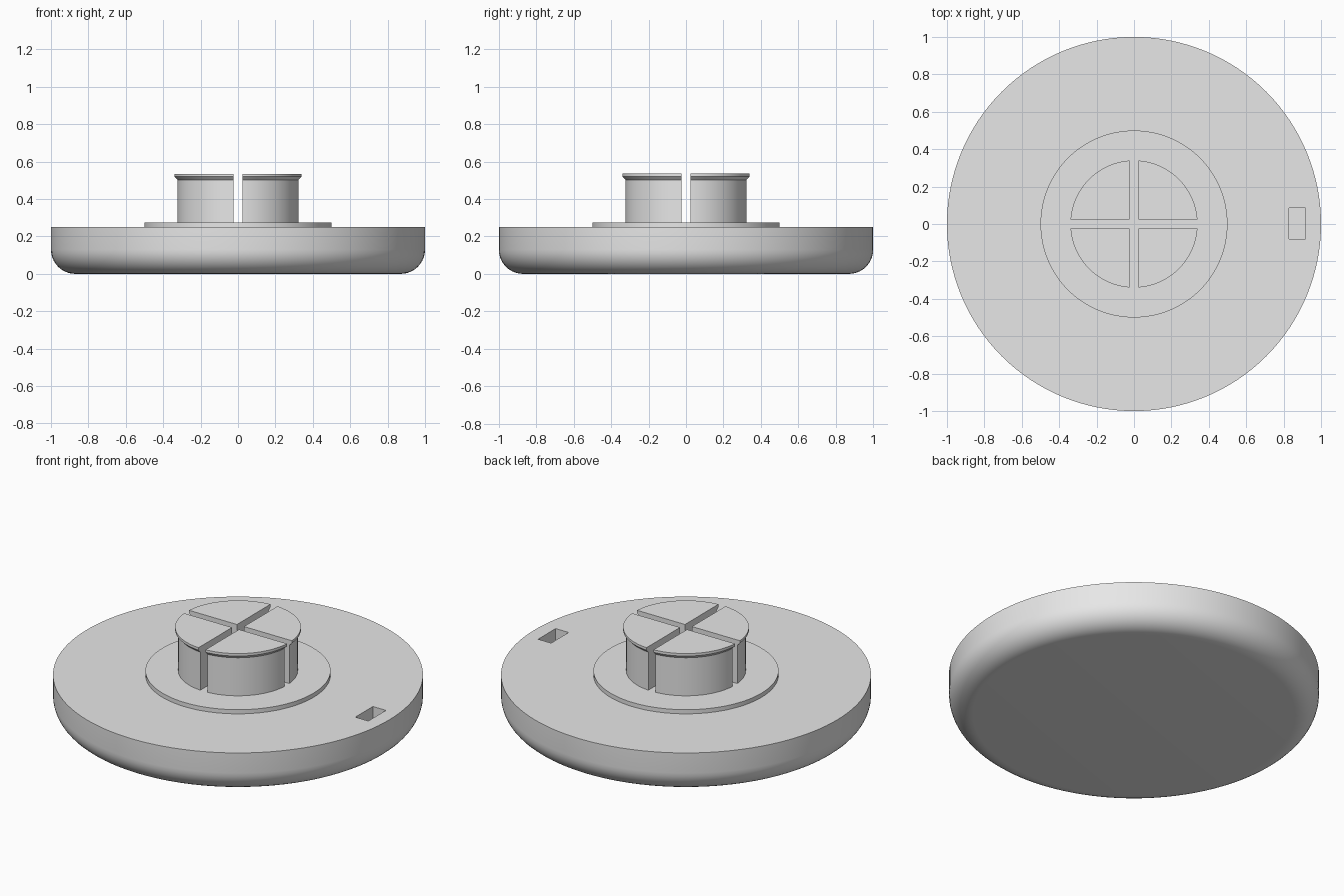
import bpy, bmesh
from math import sin, cos, asin, pi, radians

cube = bpy.data.objects.get("Cube")
if cube:
    bpy.data.objects.remove(cube, do_unlink=True)

grey = bpy.data.materials.new("plain_grey")
grey.use_nodes = True
colour = (0.8, 0.8, 0.8, 1)
grey.diffuse_color = colour
grey.node_tree.nodes["Principled BSDF"].inputs["Base Color"].default_value = colour


def finish(name, bm):
    bmesh.ops.recalc_face_normals(bm, faces=bm.faces)
    mesh = bpy.data.meshes.new(name)
    bm.to_mesh(mesh)
    bm.free()
    mesh.materials.append(grey)
    obj = bpy.data.objects.new(name, mesh)
    bpy.context.collection.objects.link(obj)
    return obj


def smooth(obj):
    bpy.ops.object.select_all(action='DESELECT')
    obj.select_set(True)
    bpy.context.view_layer.objects.active = obj
    bpy.ops.object.shade_smooth_by_angle(angle=radians(30))


def stack(name, outlines):
    """Join a stack of closed outlines into a capped solid."""
    bm = bmesh.new()
    rings = [[bm.verts.new(p) for p in outline] for outline in outlines]
    for low, high in zip(rings, rings[1:]):
        for i in range(len(low)):
            j = (i + 1) % len(low)
            bm.faces.new((low[i], low[j], high[j], high[i]))
    bm.faces.new(rings[0])
    bm.faces.new(rings[-1])
    return finish(name, bm)


def circle(r, z, n=128):
    return [(r * cos(2 * pi * i / n), r * sin(2 * pi * i / n), z) for i in range(n)]


def sector(r, z, sx, sy, gap=0.023, n=24):
    """Quarter disc held back from both axes by the slot half width."""
    start = asin(gap / r)
    angles = [start + (pi / 2 - 2 * start) * i / n for i in range(n + 1)]
    points = [(gap, gap)] + [(r * cos(a), r * sin(a)) for a in angles]
    return [(sx * x, sy * y, z) for x, y in points]


# Round base with a filleted lower edge
fillet, height = 0.13, 0.25
steps = [pi / 2 * i / 10 for i in range(11)]
profile = [(1 - fillet + fillet * sin(a), fillet - fillet * cos(a)) for a in steps]
base = stack("base_disc", [circle(r, z) for r, z in profile + [(1, height)]])

# Rectangular pocket near the rim
bm = bmesh.new()
bmesh.ops.create_cube(bm, size=1)
bmesh.ops.scale(bm, vec=(0.086, 0.166, 0.2), verts=bm.verts)
bmesh.ops.translate(bm, vec=(0.873, 0.003, height), verts=bm.verts)
cutter = finish("pocket_cutter", bm)
cutter.hide_render = True
cut = base.modifiers.new("pocket", 'BOOLEAN')
cut.operation = 'DIFFERENCE'
cut.solver = 'EXACT'
cut.object = cutter
bpy.context.view_layer.objects.active = base
bpy.ops.object.modifier_apply(modifier=cut.name)
bpy.data.objects.remove(cutter, do_unlink=True)
smooth(base)

# Raised collar
smooth(stack("collar", [circle(0.5, 0.24), circle(0.5, 0.275)]))

# Four split prongs with a lipped top
prong_profile = [(0.323, 0.265), (0.323, 0.502), (0.34, 0.52), (0.34, 0.535)]
for side, sx in (("left", 1), ("right", -1)):
    for end, sy in (("back", 1), ("front", -1)):
        smooth(stack(f"prong_{end}_{side}",
                     [sector(r, z, sx, sy) for r, z in prong_profile]))
